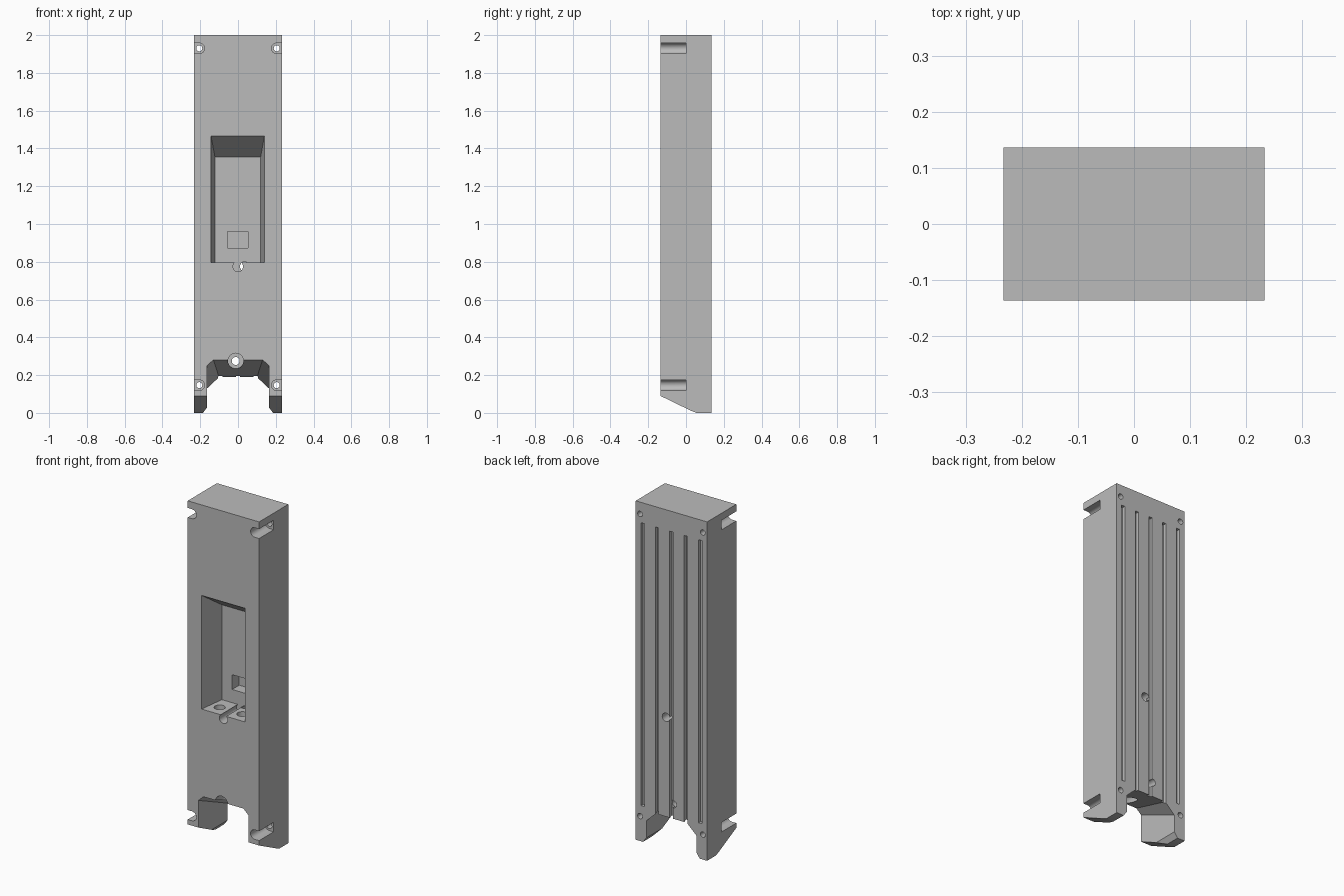
import bpy, bmesh, math

cube = bpy.data.objects.get("Cube")
if cube:
    bpy.data.objects.remove(cube, do_unlink=True)

W, D, H = 0.233, 0.136, 2.0   # half width, half depth, height
OUT = 0.02                    # cutter overshoot

grey = bpy.data.materials.new("plain grey")
grey.use_nodes = True
grey.diffuse_color = (0.5, 0.5, 0.5, 1)
grey.node_tree.nodes["Principled BSDF"].inputs["Base Color"].default_value = (0.5, 0.5, 0.5, 1)


def loft(name, a, b):
    """Closed solid between two matching 3D outlines."""
    bm = bmesh.new()
    va, vb = [bm.verts.new(p) for p in a], [bm.verts.new(p) for p in b]
    bm.faces.new(va)
    bm.faces.new(vb[::-1])
    n = len(a)
    for i in range(n):
        j = (i + 1) % n
        bm.faces.new((va[i], vb[i], vb[j], va[j]))
    bmesh.ops.triangulate(bm, faces=[f for f in bm.faces if len(f.verts) == 4])
    bmesh.ops.recalc_face_normals(bm, faces=bm.faces)
    me = bpy.data.meshes.new(name)
    bm.to_mesh(me)
    bm.free()
    me.materials.append(grey)
    ob = bpy.data.objects.new(name, me)
    bpy.context.collection.objects.link(ob)
    return ob


def at_y(outline, y):
    return [(x, y, z) for x, z in outline]


def rect(x0, x1, z0, z1):
    return [(x0, z0), (x1, z0), (x1, z1), (x0, z1)]


def circle(cx, cz, r, n=24):
    return [(cx + r * math.cos(2 * math.pi * i / n),
             cz + r * math.sin(2 * math.pi * i / n)) for i in range(n)]


def prism(name, outline, y0, y1):
    return loft(name, at_y(outline, y0), at_y(outline, y1))


body = prism("housing", rect(-W, W, 0, H), -D, D)


def cut(cutter):
    mod = body.modifiers.new("cut", "BOOLEAN")
    mod.operation, mod.solver, mod.object = "DIFFERENCE", "EXACT", cutter
    bpy.context.view_layer.objects.active = body
    bpy.ops.object.modifier_apply(modifier=mod.name)
    bpy.data.objects.remove(cutter, do_unlink=True)


# Sloped underside of the feet
slope = [(-D - OUT, 0.1), (0.025, 0.012), (0.055, 0), (0.055, -0.05), (-D - OUT, -0.05)]
cut(loft("foot_slope", [(-1, y, z) for y, z in slope], [(1, y, z) for y, z in slope]))


# Notch between the feet, with a ceiling that drops toward the back
def notch(shoulder, top, half_top):
    right = [(0.2, -0.02), (0.163, 0.03), (0.163, shoulder), (half_top, top)]
    return right + [(-x, z) for x, z in reversed(right)]


cut(loft("foot_notch", at_y(notch(0.252, 0.282, 0.131), -D - 0.003),
         at_y(notch(0.129, 0.188, 0.1), D + 0.003)))

# Tapered window pocket with a sloping top
cut(loft("window_pocket", at_y(rect(-0.143, 0.14, 0.795, 1.467), -D - 0.002),
         at_y(rect(-0.122, 0.12, 0.795, 1.355), 0.024)))
cut(prism("pocket_recess", rect(-0.055, 0.052, 0.873, 0.96), 0.0, 0.09))

# Vertical sockets in the pocket floor
for x in (-0.076, 0.072):
    ring = circle(x, -0.062, 0.03)
    cut(loft("floor_socket", [(a, b, 0.7) for a, b in ring], [(a, b, 0.85) for a, b in ring]))

# Cable channel below the pocket, stepping sideways to the back
cut(prism("channel_front", circle(0, 0.775, 0.027), -D - OUT, 0.024))
cut(prism("channel_back", circle(0.035, 0.775, 0.025), 0.0, D + OUT))

# Counterbored screw hole above the notch
cut(prism("centre_counterbore", circle(-0.012, 0.275, 0.041), -D - OUT, 0.0))
cut(prism("centre_hole", circle(-0.012, 0.275, 0.021), -D - OUT, D + OUT))

# Corner screw holes with counterbores open to the sides
for side in (-1, 1):
    for z in (0.147, 1.93):
        r, cx = 0.028, 0.205
        arc = [(side * (cx - r * math.sin(math.pi * i / 12)),
                z + r * math.cos(math.pi * i / 12)) for i in range(13)]
        slot = arc + [(side * (W + OUT), z - r), (side * (W + OUT), z + r)]
        cut(prism("corner_slot", slot, -D - OUT, 0.0))
        cut(prism("corner_hole", circle(side * cx, z, 0.016), -D - OUT, D + OUT))

# Vertical grooves on the back
for i in range(-2, 3):
    x = i * 0.094
    low = 0.21 if abs(i) == 2 else 0.15
    cut(prism("back_groove", rect(x - 0.011, x + 0.011, low, 1.88), D - 0.02, D + OUT))

bpy.ops.object.select_all(action="DESELECT")
body.select_set(True)
bpy.context.view_layer.objects.active = body
bpy.ops.object.shade_smooth_by_angle(angle=math.radians(25))
